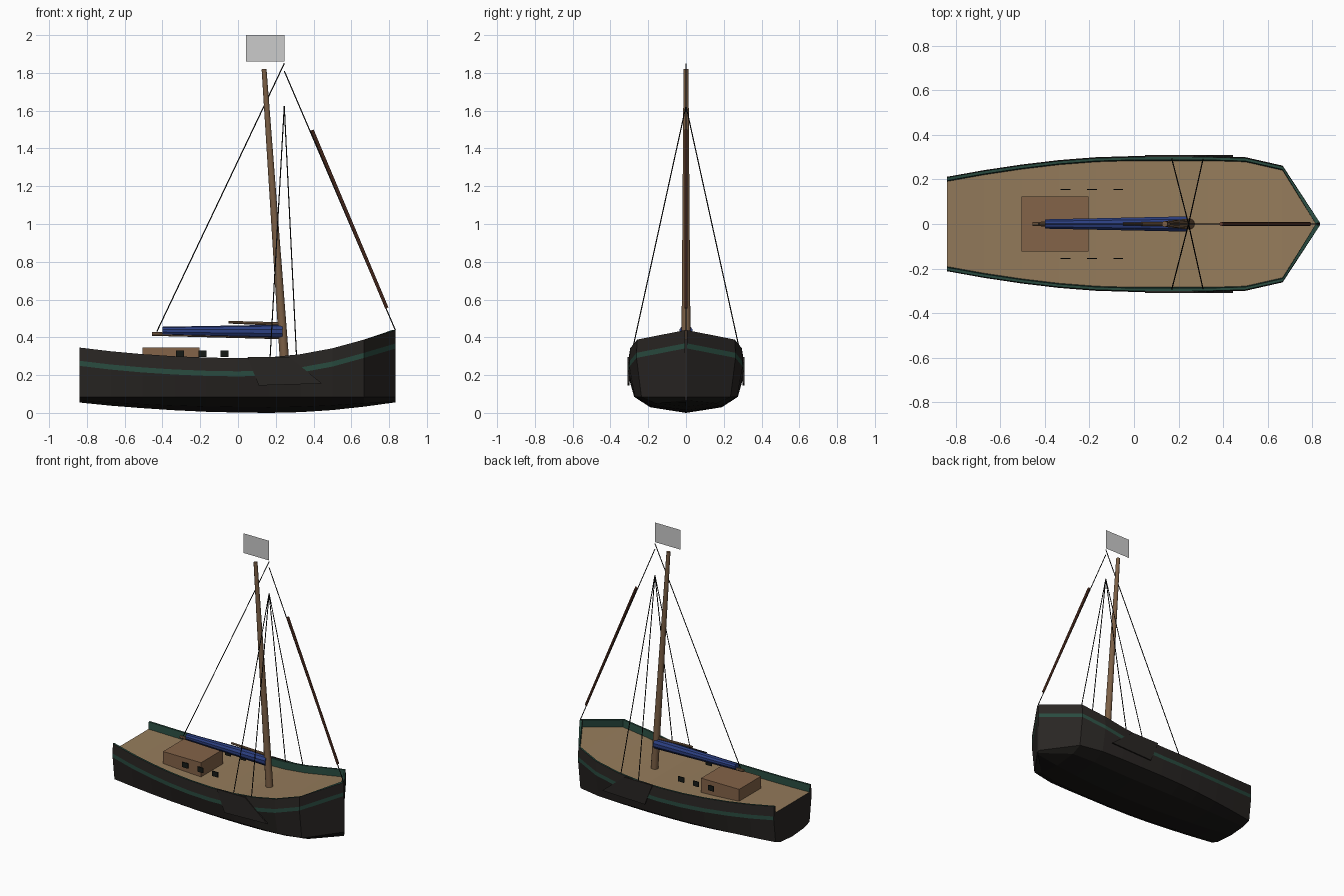
import bpy, bmesh
from mathutils import Vector

if "Cube" in bpy.data.objects:
    bpy.data.objects.remove(bpy.data.objects["Cube"])


def material(name, rgb):
    m = bpy.data.materials.new(name)
    m.diffuse_color = (*rgb, 1)
    m.use_nodes = True
    m.node_tree.nodes["Principled BSDF"].inputs["Base Color"].default_value = m.diffuse_color
    return m


BLACK = material("hull_black", (0.022, 0.019, 0.017))
BOTTOM = material("bottom_black", (0.010, 0.009, 0.008))
GREEN = material("rail_green", (0.022, 0.07, 0.05))
DECK = material("deck_wood", (0.30, 0.20, 0.105))
WOOD = material("spar_wood", (0.20, 0.115, 0.06))
CABIN = material("cabin_wood", (0.23, 0.125, 0.065))
BLUE = material("sail_cover_blue", (0.025, 0.05, 0.22))
RED = material("furled_sail_brown", (0.13, 0.045, 0.025))
ROPE = material("rope_black", (0.006, 0.006, 0.006))
GLASS = material("window_dark", (0.008, 0.010, 0.008))


def finish(name, bm, mats):
    bmesh.ops.recalc_face_normals(bm, faces=bm.faces)
    me = bpy.data.meshes.new(name)
    bm.to_mesh(me)
    bm.free()
    for m in mats:
        me.materials.append(m)
    ob = bpy.data.objects.new(name, me)
    bpy.context.collection.objects.link(ob)
    return ob


def rod(name, a, b, r1, r2, mat, sides=8, smooth=False):
    """Tapered round bar from a to b."""
    a, b = Vector(a), Vector(b)
    bm = bmesh.new()
    bmesh.ops.create_cone(bm, cap_ends=True, segments=sides, radius1=r1,
                          radius2=r2, depth=(b - a).length)
    rot = (b - a).to_track_quat('Z', 'Y')
    for v in bm.verts:
        v.co = rot @ v.co + (a + b) / 2
    for f in bm.faces:
        f.smooth = smooth and len(f.verts) == 4
    return finish(name, bm, [mat])


def box(name, lo, hi, mat):
    bm = bmesh.new()
    bmesh.ops.create_cube(bm, size=1)
    for v in bm.verts:
        v.co = [l + (c + 0.5) * (h - l) for l, h, c in zip(lo, hi, v.co)]
    return finish(name, bm, [mat])


# Hull: lofted sections with bulwark, rail and deck
WIDTH = [.212, .242, .267, .287, .30, .305, .305, .305, .30, .262, .006]
SHEER = [.346, .326, .311, .300, .293, .290, .294, .311, .342, .388, .438]
KEEL = [.055, .038, .025, .014, .006, .002, 0, .004, .015, .033, .056]


def section(i):
    x, w, s, k = -0.84 + 0.1675 * i, WIDTH[i], SHEER[i], KEEL[i]
    bow = i == len(WIDTH) - 1
    xi = x - 0.02 if bow else x
    inner = max(w - 0.017, 0.002)
    half = [(x, .62 * w, k + .35 * (.085 - k)), (x, .9 * w, .085),
            (x, w, s - .097), (x, w, s - .07), (x, .985 * w, s),
            (xi, inner, s), (xi, max(inner - .004, .002), s - .05)]
    return [(x, 0, k)] + half + [(p, -q, r) for p, q, r in reversed(half)]


bm = bmesh.new()
rings = [[bm.verts.new(p) for p in section(i)] for i in range(len(WIDTH))]
strip_mats = [1, 1, 0, 2, 0, 2, 2, 3]
strip_mats += strip_mats[-2::-1]
n = len(rings[0])
for r0, r1 in zip(rings, rings[1:]):
    for j in range(n):
        k = (j + 1) % n
        f = bm.faces.new((r0[j], r0[k], r1[k], r1[j]))
        f.material_index = strip_mats[j]
bm.faces.new(rings[0])
bm.faces.new(rings[-1])
finish("hull", bm, [BLACK, BOTTOM, GREEN, DECK])

# Leeboards on both sides
PROFILE = [(.05, .297), (.27, .297), (.445, .155), (.11, .145)]
for side, label in ((-1, "right"), (1, "left")):
    bm = bmesh.new()
    face = bm.faces.new([bm.verts.new((x, side * .300, z)) for x, z in PROFILE])
    ext = bmesh.ops.extrude_face_region(bm, geom=[face])
    for v in ext["geom"]:
        if isinstance(v, bmesh.types.BMVert):
            v.co.y += side * .009
    finish("leeboard_" + label, bm, [BLACK])

# Cabin and side windows
box("cabin", (-.505, -.123, .24), (-.205, .123, .346), CABIN)
for x in (-.307, -.188, -.071):
    for side in (-1, 1):
        y = side * .155
        box("window", (x - .022, y - .003, .295), (x + .022, y + .003, .331), GLASS)

# Mast, boom, gaff and furled sails
rod("mast", (.249, 0, .235), (.138, 0, 1.82), .025, .013, WOOD, 12, True)
rod("boom", (-.455, 0, .418), (.235, 0, .402), .010, .012, WOOD)
rod("gaff", (-.05, 0, .480), (.235, 0, .470), .007, .010, WOOD)
rod("furled_mainsail", (-.40, 0, .434), (.235, 0, .431), .022, .036, BLUE, 10)
rod("furled_jib", (.392, 0, 1.497), (.788, 0, .555), .009, .009, RED)

# Rigging
rod("forestay", (.245, 0, 1.81), (.833, 0, .438), .003, .003, ROPE, 6)
rod("backstay", (.245, 0, 1.85), (-.43, 0, .43), .003, .003, ROPE, 6)
for side in (-1, 1):
    for x in (.17, .31):
        rod("shroud", (.245, 0, 1.625), (x, side * .292, .295), .003, .003, ROPE, 6)

# Flag: a single upright sheet
bm = bmesh.new()
bm.faces.new([bm.verts.new((x, 0, z)) for x, z in
              ((.043, 1.86), (.245, 1.86), (.245, 2.0), (.043, 2.0))])
finish("flag", bm, [])
